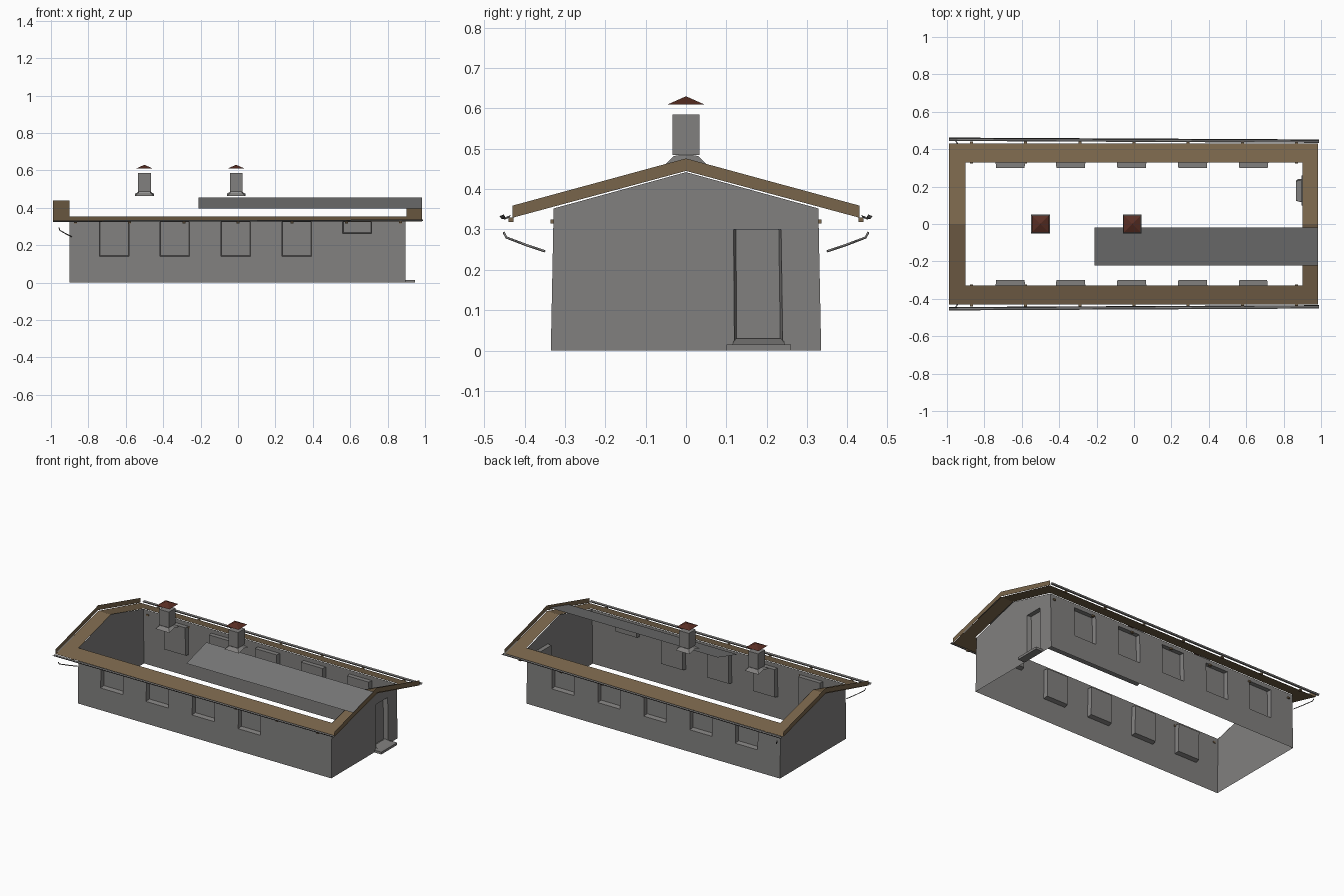
import bpy, bmesh, math
from mathutils import Vector

if "Cube" in bpy.data.objects:
    bpy.data.objects.remove(bpy.data.objects["Cube"])


def material(name, rgb):
    m = bpy.data.materials.new(name)
    m.diffuse_color = (*rgb, 1)
    m.use_nodes = True
    m.node_tree.nodes["Principled BSDF"].inputs["Base Color"].default_value = m.diffuse_color
    return m


GREY = material("wall_grey", (0.22, 0.215, 0.21))
PANEL = material("roof_grey", (0.19, 0.19, 0.19))
BROWN = material("eave_brown", (0.19, 0.13, 0.07))
RED = material("cap_red", (0.10, 0.027, 0.017))


def sheet(name, quads, mat):
    """Object made from a list of polygons, seams welded."""
    bm = bmesh.new()
    for q in quads:
        bm.faces.new([bm.verts.new(p) for p in q])
    bmesh.ops.remove_doubles(bm, verts=bm.verts, dist=1e-5)
    bmesh.ops.recalc_face_normals(bm, faces=bm.faces)
    me = bpy.data.meshes.new(name)
    bm.to_mesh(me)
    bm.free()
    me.materials.append(mat)
    ob = bpy.data.objects.new(name, me)
    bpy.context.collection.objects.link(ob)
    return ob


def loft(rings, close=True):
    """Quads joining successive rings of points."""
    quads = []
    for a, b in zip(rings, rings[1:]):
        n = len(a)
        for i in range(n if close else n - 1):
            j = (i + 1) % n
            quads.append((a[i], a[j], b[j], b[i]))
    return quads


def square(cx, cy, h, z):
    return [(cx + sx * h, cy + sy * h, z)
            for sx, sy in ((-1, -1), (1, -1), (1, 1), (-1, 1))]


def box(x0, x1, y0, y1, z0, z1):
    lo = [(x0, y0, z0), (x1, y0, z0), (x1, y1, z0), (x0, y1, z0)]
    hi = [(x, y, z1) for x, y, _ in lo]
    return loft([lo, hi]) + [lo, hi]


def holed_wall(place, u0, u1, v0, v1, holes, depth, inset):
    """Grid wall with recessed panels; place(u, v, d) gives the 3D point."""
    us = sorted({u0, u1, *[h[i] for h in holes for i in (0, 1)]})
    vs = sorted({v0, v1, *[h[i] for h in holes for i in (2, 3)]})
    quads = []
    for a, b in zip(us, us[1:]):
        for c, d in zip(vs, vs[1:]):
            um, vm = (a + b) / 2, (c + d) / 2
            if not any(h[0] < um < h[1] and h[2] < vm < h[3] for h in holes):
                quads.append([place(*p, 0) for p in ((a, c), (b, c), (b, d), (a, d))])
    for a, b, c, d in holes:
        k = inset
        outer = [place(*p, 0) for p in ((a, c), (b, c), (b, d), (a, d))]
        inner = [place(*p, depth) for p in
                 ((a + k, c + 2 * k), (b - k, c + 2 * k), (b - k, d), (a + k, d))]
        quads += loft([outer, inner]) + [inner]
    return quads


X0, X1 = -0.9, 0.895
TOP, PEAK = 0.352, 0.442


def wall_y(z):
    return 0.335 - 0.007 * z / TOP


# long walls with window recesses, and gable end walls
starts = (-0.74, -0.418, -0.092, 0.234, 0.56)
full = [(x, x + 0.158, 0.14, 0.325) for x in starts]
small = full[:4] + [(0.56, 0.715, 0.262, 0.325)]
for side, holes, name in ((-1, small, "front_wall"), (1, full, "back_wall")):
    sheet(name, holed_wall(lambda u, v, d: (u, side * (wall_y(v) - d), v),
                           X0, X1, 0, TOP, holes, 0.028, 0.003), GREY)


def gable_tri(x):
    w = wall_y(TOP)
    return [(x, -w, TOP), (x, w, TOP), (x, 0, PEAK)]


w0, w1 = wall_y(0), wall_y(TOP)
sheet("left_wall", [[(X0, -w0, 0), (X0, w0, 0), (X0, w1, TOP), (X0, -w1, TOP)],
                    gable_tri(X0)], GREY)
door = [(0.12, 0.24, 0.015, 0.30)]


def right_place(u, v, d):
    return (X1 - d, u / 0.335 * wall_y(v), v)


sheet("right_wall", holed_wall(right_place, -0.335, 0.335, 0, TOP, door, 0.028, 0.006)
      + [gable_tri(X1)], GREY)

# door step
sheet("door_step", box(X1, 0.945, 0.10, 0.26, 0, 0.015), GREY)
sheet("door_sill", loft([[(X1 - 0.02, 0.12, 0.03), (0.925, 0.115, 0.015)],
                         [(X1 - 0.02, 0.24, 0.03), (0.925, 0.245, 0.015)]], False), GREY)


# brown ring of eave boards on the roof slope
def soffit(y):
    return 0.440 - 0.262 * abs(y)


RX0, RX1, RY = -0.99, 0.985, 0.43
ring = []
for s in (-1, 1):
    strips = ((RX0, RX1, 0.33, RY), (RX0, X0, 0, 0.33), (0.9, RX1, 0, 0.33))
    for a, b, c, d in strips:
        ring.append([(a, s * c, soffit(c)), (b, s * c, soffit(c)),
                     (b, s * d, soffit(d)), (a, s * d, soffit(d))])
sheet("eave_boards", ring, BROWN)

# gable fascia boards
for x, name in ((RX0, "left_fascia"), (RX1, "right_fascia")):
    low = [(x, -RY, 0.329), (x, 0, 0.445), (x, RY, 0.329)]
    high = [(x, -RY, 0.359), (x, 0, 0.476), (x, RY, 0.359)]
    sheet(name, loft([low, high], False), BROWN)

# remaining roof panel
sheet("roof_panel", [[(-0.21, -0.02, 0.455), (RX1, -0.02, 0.455),
                      (RX1, -0.222, 0.397), (-0.21, -0.222, 0.397)]], PANEL)

# chimneys: flared skirt, stack, floating pyramid cap
for i, cx in enumerate((-0.5, -0.01)):
    n = f"chimney_{i + 1}"
    sheet(n + "_stack", loft([square(cx, 0, 0.034, z) for z in (0.485, 0.585)])
          + [square(cx, 0, 0.034, 0.585)], GREY)
    skirt = []
    for h, zr, ze in ((0.05, 0.475, 0.462), (0.03, 0.487, 0.482)):
        skirt.append([(cx - h, -h, ze), (cx, -h, ze), (cx + h, -h, ze), (cx + h, 0, zr),
                      (cx + h, h, ze), (cx, h, ze), (cx - h, h, ze), (cx - h, 0, zr)])
    sheet(n + "_skirt", loft(skirt), GREY)
    cap = square(cx, 0, 0.045, 0.61)
    sheet(n + "_cap", [cap] + [(cap[k], cap[(k + 1) % 4], (cx, 0, 0.63))
                               for k in range(4)], RED)


# thin pipe along a path
def pipe(name, path, r, mat):
    cu = bpy.data.curves.new(name, 'CURVE')
    cu.dimensions = '3D'
    cu.bevel_depth = r
    cu.bevel_resolution = 0
    sp = cu.splines.new('POLY')
    sp.points.add(len(path) - 1)
    for p, co in zip(sp.points, path):
        p.co = (*co, 1)
    ob = bpy.data.objects.new(name, cu)
    cu.materials.append(mat)
    bpy.context.collection.objects.link(ob)


# gutters, downpipes and brackets on both long sides
for s, side in ((-1, "front"), (1, "back")):
    ends = []
    for x, y, z in ((-0.99, 0.453, 0.329), (0.99, 0.443, 0.333)):
        ends.append([(x, s * (y + a), z + b) for a, b in
                     ((-0.009, 0.003), (-0.005, -0.004), (0.004, -0.003), (0.009, 0.004))])
    sheet(side + "_gutter", loft(ends, False), GREY)
    pipe(side + "_downpipe", [(-0.957, s * 0.452, 0.293), (-0.953, s * 0.445, 0.28),
                              (-0.92, s * 0.395, 0.261), (-0.89, s * 0.35, 0.246)],
         0.003, GREY)
    for k in range(7):
        x = -0.87 + 0.29 * k
        for y, z in ((0.33, 0.32), (0.434, 0.324)):
            a, b = sorted((s * (y - 0.006), s * (y + 0.006)))
            sheet(f"{side}_bracket", box(x - 0.008, x + 0.008, a, b, z - 0.005, z + 0.005),
                  BROWN)
